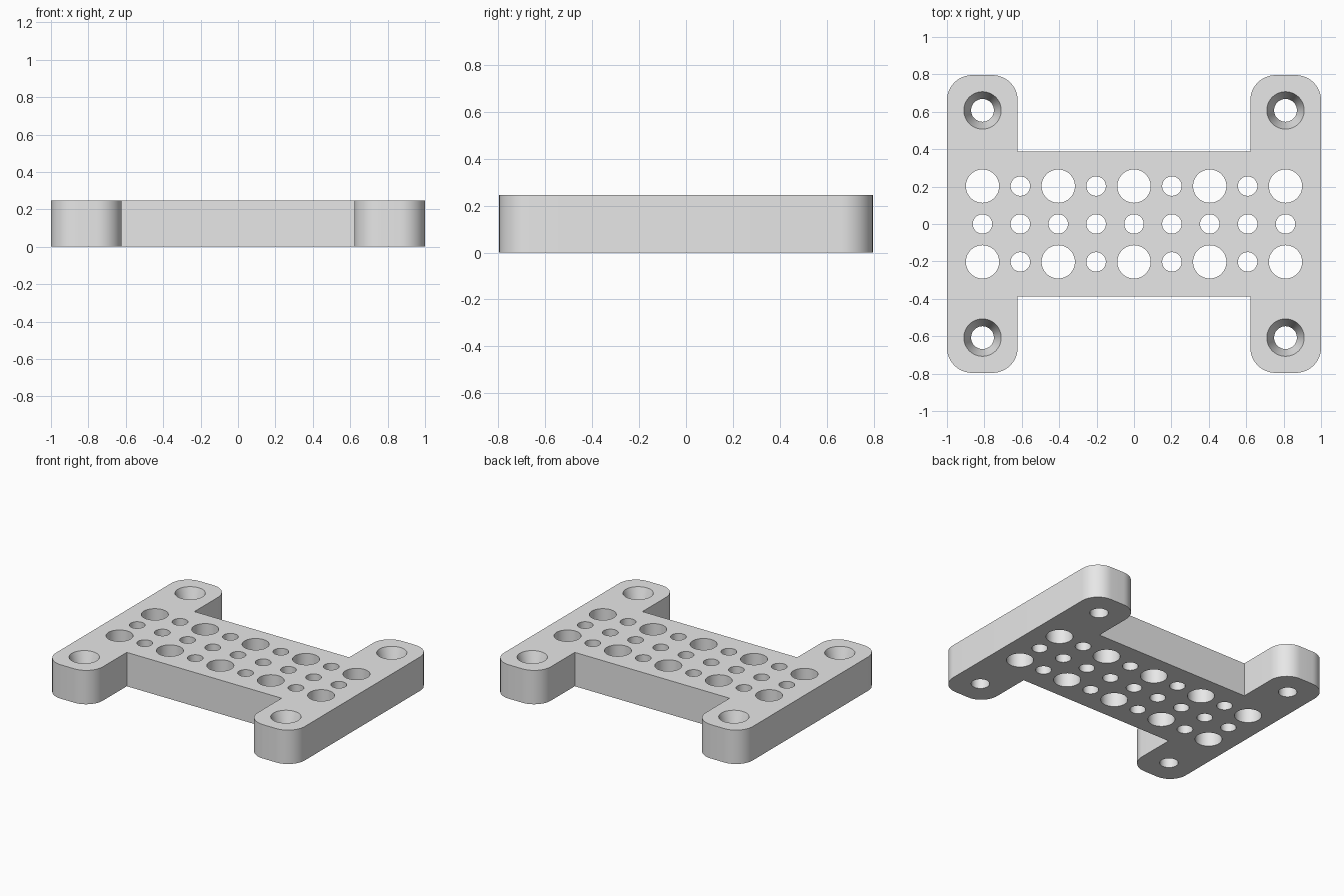
import bpy, bmesh, math

cube = bpy.data.objects.get("Cube")
if cube:
    bpy.data.objects.remove(cube, do_unlink=True)

HEIGHT = 0.246
HALF_X, HALF_Y = 1.0, 0.796
ARM_X, WEB_Y = 0.622, 0.388     # inner side of the arms, edge of the middle web
CORNER = 0.135
PITCH = 0.2025
SEGMENTS = 48


def add_object(name, bm):
    bmesh.ops.recalc_face_normals(bm, faces=bm.faces)
    mesh = bpy.data.meshes.new(name)
    bm.to_mesh(mesh)
    bm.free()
    obj = bpy.data.objects.new(name, mesh)
    bpy.context.collection.objects.link(obj)
    return obj


def arc(cx, cy, start, steps=12):
    """Quarter circle, counter-clockwise from the start angle."""
    angles = [start + math.pi / 2 * i / steps for i in range(steps + 1)]
    return [(cx + CORNER * math.cos(a), cy + CORNER * math.sin(a)) for a in angles]


def revolve(bm, x, y, profile):
    """Closed round solid from (radius, z) pairs, bottom to top."""
    rings = []
    for r, z in profile:
        rings.append([bm.verts.new((x + r * math.cos(a), y + r * math.sin(a), z))
                      for a in (math.tau * i / SEGMENTS for i in range(SEGMENTS))])
    for low, high in zip(rings, rings[1:]):
        for i in range(SEGMENTS):
            j = (i + 1) % SEGMENTS
            bm.faces.new((low[i], low[j], high[j], high[i]))
    bm.faces.new(rings[0][::-1])
    bm.faces.new(rings[-1])


# Plate outline: one quarter, then mirrored into all four
quarter = (arc(HALF_X - CORNER, HALF_Y - CORNER, 0)
           + arc(ARM_X + CORNER, HALF_Y - CORNER, math.pi / 2)
           + [(ARM_X, WEB_Y)])
right_half = [(x, -y) for x, y in reversed(quarter)] + quarter
outline = right_half + [(-x, y) for x, y in reversed(quarter)] + [(-x, -y) for x, y in quarter]

bm = bmesh.new()
base = bm.faces.new([bm.verts.new((x, y, 0)) for x, y in outline])
top = bmesh.ops.extrude_face_region(bm, geom=[base])["geom"]
bmesh.ops.translate(bm, vec=(0, 0, HEIGHT),
                    verts=[v for v in top if isinstance(v, bmesh.types.BMVert)])
plate = add_object("mounting_plate", bm)

# Cutter for the hole grid and the countersunk screw holes
bm = bmesh.new()
for col in range(-4, 5):
    for row in (-1, 0, 1):
        radius = 0.089 if row and col % 2 == 0 else 0.052
        revolve(bm, col * PITCH, row * PITCH, [(radius, -0.1), (radius, HEIGHT + 0.1)])
for sx in (-1, 1):
    for sy in (-1, 1):
        revolve(bm, sx * 4 * PITCH, sy * 3 * PITCH,
                [(0.061, -0.1), (0.061, HEIGHT - 0.12), (0.1, HEIGHT), (0.1, HEIGHT + 0.1)])
cutter = add_object("hole_cutter", bm)
cutter.hide_render = True

# Cut the holes
cut = plate.modifiers.new("holes", 'BOOLEAN')
cut.operation = 'DIFFERENCE'
cut.solver = 'EXACT'
cut.object = cutter
bpy.ops.object.select_all(action='DESELECT')
plate.select_set(True)
bpy.context.view_layer.objects.active = plate
bpy.ops.object.modifier_apply(modifier=cut.name)
bpy.data.objects.remove(cutter, do_unlink=True)

# Light grey material
grey = bpy.data.materials.new("light_grey")
grey.use_nodes = True
color = (0.8, 0.8, 0.8, 1)
grey.diffuse_color = color
grey.node_tree.nodes["Principled BSDF"].inputs["Base Color"].default_value = color
plate.data.materials.clear()
plate.data.materials.append(grey)
for face in plate.data.polygons:
    face.material_index = 0

bpy.ops.object.shade_smooth_by_angle(angle=math.radians(14))
